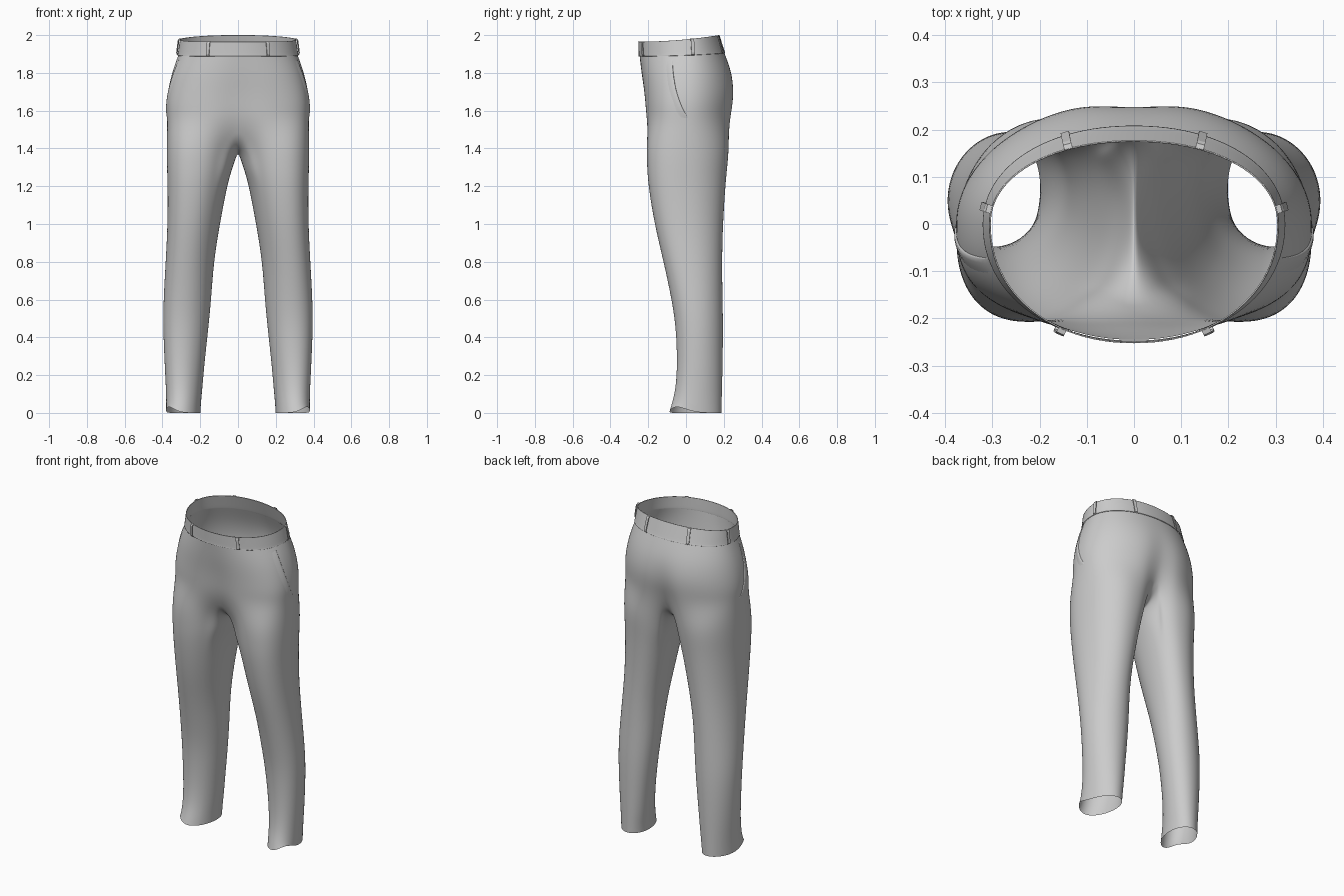
import bpy, math
from mathutils import Vector
from mathutils.bvhtree import BVHTree

if "Cube" in bpy.data.objects:
    bpy.data.objects.remove(bpy.data.objects["Cube"])

M, K = 25, 11          # points around the outside of a half ring / along the inner thigh
PI = math.pi


def spow(v, n):
    return math.copysign(abs(v) ** (2.0 / n), v)


def make(name, verts, faces, thick=0, subsurf=0):
    me = bpy.data.meshes.new(name)
    me.from_pydata([tuple(v) for v in verts], [], faces)
    ob = bpy.data.objects.new(name, me)
    bpy.context.collection.objects.link(ob)
    for p in me.polygons:
        p.use_smooth = True
    m = ob.modifiers.new("Mirror", 'MIRROR')
    m.use_clip = True
    m.merge_threshold = 0.0005
    if subsurf:
        m = ob.modifiers.new("Smooth", 'SUBSURF')
        m.levels = m.render_levels = subsurf
    if thick:
        m = ob.modifiers.new("Thickness", 'SOLIDIFY')
        m.thickness = thick
        m.offset = 0
    return ob


def grid_faces(rows, cols):
    return [(r * cols + c, r * cols + c + 1, (r + 1) * cols + c + 1, (r + 1) * cols + c)
            for r in range(rows - 1) for c in range(cols - 1)]


def seat_point(row, t):
    """Point on a half ring; t runs 0 (centre front) to pi (centre back)."""
    z, w, front, back, nf, nb, dip, rise = row
    s, c = max(math.sin(t), 0.0), math.cos(t)
    if s < 1e-6:
        s = 0.0
    n, depth = (nf, front) if c > 0 else (nb, back)
    x = w * s ** (2.0 / n)
    y = -depth * spow(c, n)
    # the centre seam is drawn in, more strongly at the back
    y *= 1 - dip * (.6 if c > 0 else 1) * math.exp(-(x / 0.08) ** 2)
    u = max(0.0, (y + 0.25) / 0.425)
    return Vector((x, y, z + rise * u * u))


# z, half width, front, back, front and back squareness, centre crease, rise to the back
RIM = (1.965, .305, .251, .175, 2.1, 2.1, 0, .035)
BAND = (1.890, .316, .246, .203, 2.1, 2.1, 0, .015)
SEAT = [BAND,
        (1.80, .351, .238, .248, 2.3, 2.05, .015, 0),
        (1.70, .373, .226, .266, 2.5, 2.0, .06, 0),
        (1.62, .380, .219, .260, 2.7, 2.0, .09, 0),
        (1.55, .375, .214, .250, 2.8, 2.05, .15, 0)]
# z, inner x, outer x, front y, back y, dip of the inner thigh
LEG = [(1.42, .012, .376, -.211, .230, .070),
       (1.30, .036, .374, -.207, .219, .025),
       (1.20, .060, .371, -.200, .209, 0),
       (1.00, .098, .371, -.168, .196, 0),
       (.80, .130, .382, -.119, .191, 0),
       (.60, .143, .394, -.076, .194, 0),
       (.45, .158, .396, -.053, .197, 0),
       (.25, .180, .387, -.046, .194, 0),
       (.12, .191, .380, -.056, .191, 0),
       (.05, .198, .379, -.075, .189, 0),
       (.00, .200, .379, -.088, .188, 0)]

# Trouser body: seat half rings flow into a closed leg ring through the crotch curve
TS = [PI * i / (M - 1) for i in range(M)]
verts = [seat_point(r, t) for r in SEAT for t in TS]
faces = grid_faces(len(SEAT), M)
ring = list(range((len(SEAT) - 1) * M, len(SEAT) * M))
front, back = verts[ring[0]], verts[ring[-1]]
for k in range(1, K + 1):
    a = PI * k / (K + 1)
    y = (front.y + back.y) / 2 + (back.y - front.y) / 2 * math.cos(a)
    ring.append(len(verts))
    verts.append(Vector((0, y, 1.55 - .175 * math.sin(a))))

A0, A1 = math.radians(-42), math.radians(222)
angles = [A0 + (A1 - A0) * i / (M - 1) for i in range(M)]
angles += [A1 + (2 * PI + A0 - A1) * k / (K + 1) for k in range(1, K + 1)]
for z, xi, xo, yf, yb, dip in LEG:
    low = min(1, max(0, (1.3 - z) / .6))     # lower legs are rounder
    n = 2.2 - .15 * low
    skew = .028 - .012 * low                 # back of the leg sits further in than the front
    new = []
    for i, a in enumerate(angles):
        x = (xi + xo) / 2 + (xo - xi) / 2 * spow(math.sin(a), n)
        x += skew * math.cos(a) * (1 if i < M or z < 1.25 else .2)
        y = (yf + yb) / 2 - (yb - yf) / 2 * spow(math.cos(a), n)
        h = z
        if i >= M:
            h -= dip * math.sin(PI * (i - M + 1) / (K + 1))
        if z == 0:      # hem lifts over the outer front
            h += .032 * math.exp(-((math.degrees(a) - 45) / 35) ** 2)
        new.append(len(verts))
        verts.append(Vector((max(x, .004), y, h)))
    n = len(ring)
    faces += [(ring[i], ring[(i + 1) % n], new[(i + 1) % n], new[i]) for i in range(n)]
    ring = new
# flip so the faces point outwards
body = make("trouser_body", verts, [f[::-1] for f in faces], subsurf=2)


# Waistband
def band_point(t, f, out=0.0):
    p = seat_point(BAND, t).lerp(seat_point(RIM, t), f)
    nrm = Vector((math.sin(t) / .31, -math.cos(t) / (.25 if t < PI / 2 else .18), 0)).normalized()
    q = p + nrm * out
    if t in (TS[0], TS[-1]):
        q.x = 0
    return q


levels = [(-.03, .004), (0, .003), (.5, .002), (.97, .001), (1, .001)]
wverts = [band_point(t, f, o) for f, o in levels for t in TS]
make("waistband", wverts, grid_faces(len(levels), M), thick=.003, subsurf=1)

# Belt loops: thin arched straps, mirrored
for name, t in (("front", .50), ("side", 1.73), ("back", 2.69)):
    lv = []
    for f, out in ((-.02, .002), (.02, .010), (.12, .013), (.88, .013), (.98, .010), (1.0, .001)):
        p = band_point(t, f, out)
        side = (band_point(t + .01, f) - band_point(t - .01, f)).normalized()
        side.z = 0
        lv += [p - side * .009, p + side * .009]
    loop = make(name + "_belt_loop", lv, grid_faces(6, 2), thick=.004)
    for p in loop.data.polygons:
        p.use_smooth = False

# Slanted side pocket: front panel lip standing slightly proud of the seat
bpy.context.view_layer.update()
tree = BVHTree.FromObject(body, bpy.context.evaluated_depsgraph_get())
path = [(-.072, 1.875), (-.070, 1.84), (-.066, 1.79), (-.057, 1.73), (-.043, 1.675),
        (-.022, 1.62), (-.004, 1.585), (.012, 1.56)]
pv = []
for i, (y, z) in enumerate(path):
    full = math.sin(PI * i / (len(path) - 1)) ** .5 if 0 < i < len(path) - 1 else 0.0
    for back_off, lift in ((0, -.003), (0, .009), (.025, .005), (.055, -.002)):
        hit = tree.ray_cast(Vector((1, y - back_off, z)), Vector((-1, 0, 0)))[0]
        pv.append(hit + Vector((lift * full, 0, 0)))
make("pocket_lip", pv, grid_faces(len(path), 4), subsurf=1)
